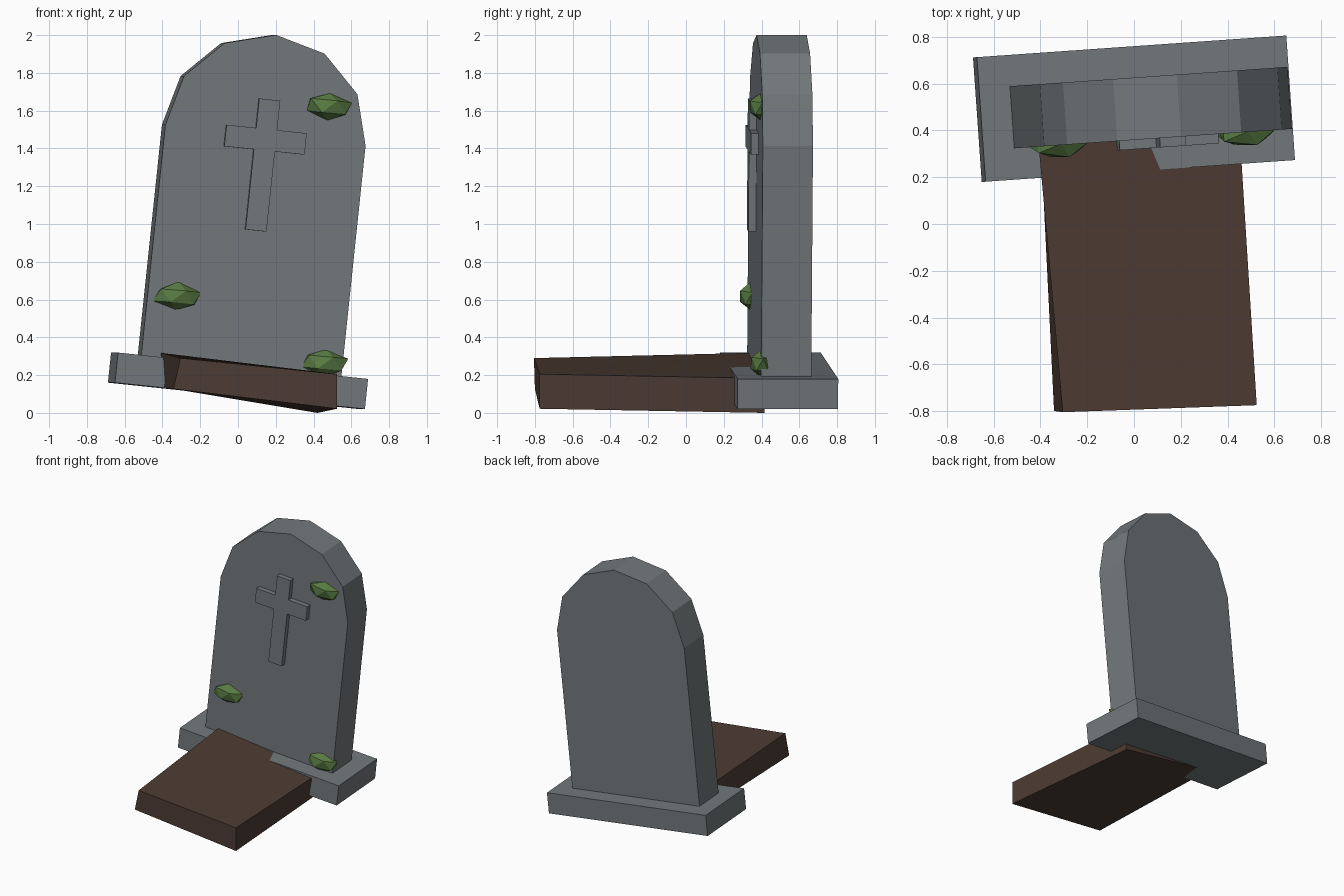
import bpy, bmesh, math, random
from mathutils import Matrix, Vector

if "Cube" in bpy.data.objects:
    bpy.data.objects.remove(bpy.data.objects["Cube"])

random.seed(4)


def material(name, rgb):
    m = bpy.data.materials.new(name)
    m.diffuse_color = (*rgb, 1)
    m.use_nodes = True
    m.node_tree.nodes["Principled BSDF"].inputs["Base Color"].default_value = m.diffuse_color
    return m


STONE = material("grey stone", (0.17, 0.19, 0.20))
EARTH = material("brown earth", (0.075, 0.045, 0.034))
MOSS = material("green moss", (0.10, 0.20, 0.055))

# Shared lean of the monument: turned 4 degrees, tipped 6 degrees sideways
ROT = Matrix.Rotation(math.radians(4), 4, 'Z') @ Matrix.Rotation(math.radians(6), 4, 'Y')
LEAN = Matrix.Translation((0, 0.493, 0.17)) @ ROT


def finish(name, bm, mat, matrix=Matrix()):
    bm.transform(matrix)
    bmesh.ops.recalc_face_normals(bm, faces=bm.faces)
    me = bpy.data.meshes.new(name)
    bm.to_mesh(me)
    bm.free()
    me.materials.append(mat)
    ob = bpy.data.objects.new(name, me)
    bpy.context.collection.objects.link(ob)
    return ob


def plate(name, outline, y0, y1):
    """Extrude an x/z outline from y0 to y1 in the leaning frame."""
    bm = bmesh.new()
    face = bm.faces.new([bm.verts.new((x, y0, z)) for x, z in outline])
    ext = bmesh.ops.extrude_face_region(bm, geom=[face])
    verts = [v for v in ext["geom"] if isinstance(v, bmesh.types.BMVert)]
    bmesh.ops.translate(bm, verts=verts, vec=(0, y1 - y0, 0))
    return finish(name, bm, STONE, LEAN)


# Base slab
plate("base_slab", [(-.667, -.08), (.667, -.08), (.667, .08), (-.667, .08)], -.267, .267)

# Headstone with a six-sided round top
R, SHOULDER = 0.534, 1.307
arch = [(R * math.cos(math.pi * i / 6), SHOULDER + R * math.sin(math.pi * i / 6)) for i in range(7)]
plate("headstone", [(-R, .07), (R, .07)] + arch, -.133, .133)

# Raised cross
w, a, b0, b1, c0, c1 = .056, .214, .80, 1.497, 1.226, 1.34
half = [(w, b0), (w, c0), (a, c0), (a, c1), (w, c1), (w, b1)]
plate("cross", half + [(-x, z) for x, z in reversed(half)], -.173, -.12)

# Uneven earth mound: front and back ends, each left-bottom, right-bottom, right-top, left-top
bm = bmesh.new()
front = [bm.verts.new(p) for p in
         [(-.342, -.80, .127), (.525, -.775, .022), (.525, -.775, .205), (-.305, -.805, .29)]]
back = [bm.verts.new(p) for p in
        [(-.40, .38, .14), (.42, .415, 0), (.451, .41, .183), (-.41, .36, .318)]]
bm.faces.new(front)
bm.faces.new(back)
for i in range(4):
    j = (i + 1) % 4
    bm.faces.new((front[i], front[j], back[j], back[i]))
finish("earth_mound", bm, EARTH)

# Moss clumps: squashed, roughened icospheres on the front face
for i, centre in enumerate([(.48, .395, 1.62), (-.322, .342, .615), (.46, .40, .265)]):
    bm = bmesh.new()
    bmesh.ops.create_icosphere(bm, subdivisions=1, radius=1)
    for v in bm.verts:
        v.co *= random.uniform(.9, 1.08)
    finish(f"moss_{i + 1}", bm, MOSS, Matrix.Translation(Vector(centre)) @ ROT
           @ Matrix.Diagonal((.135, .066, .076, 1)))
